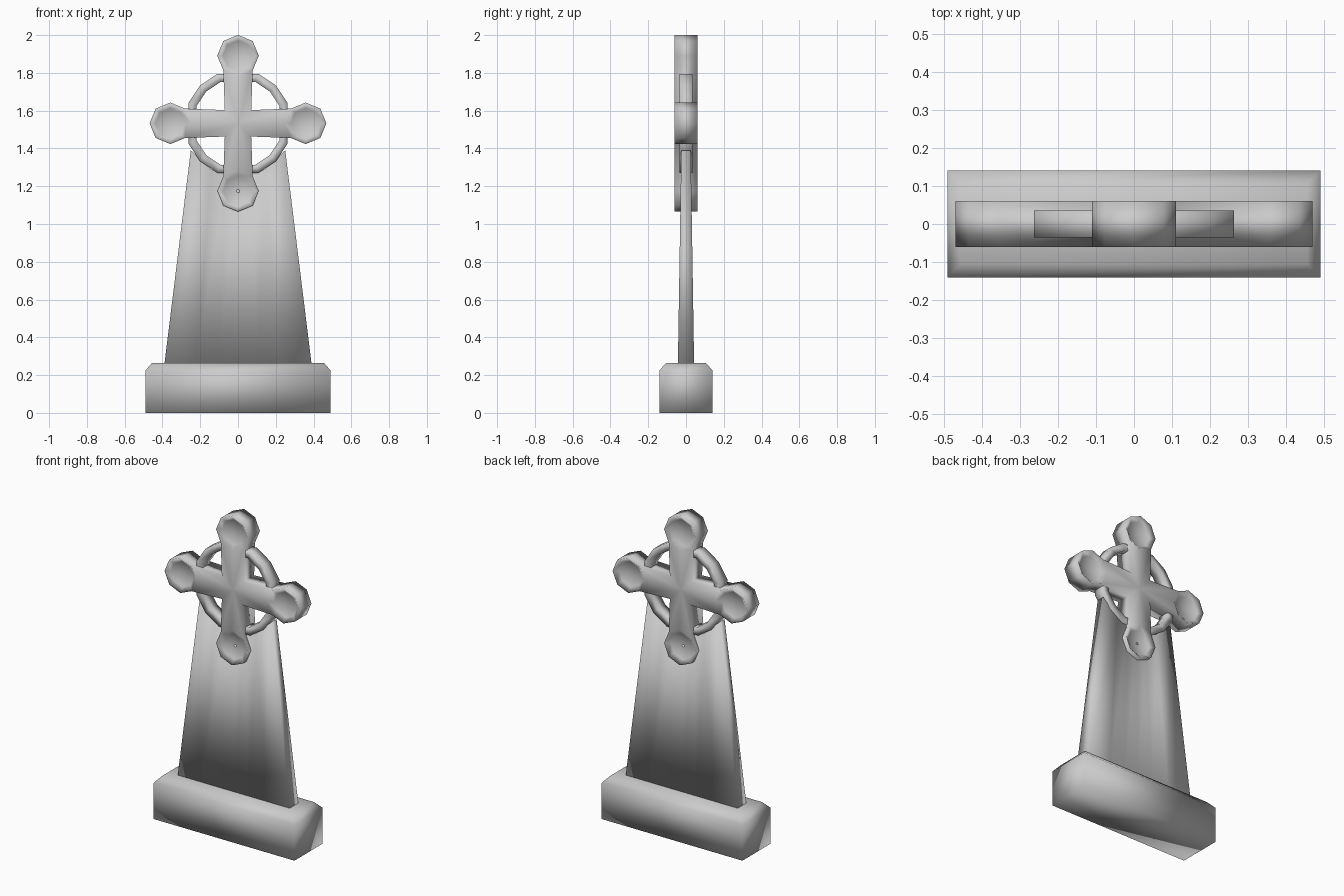
import bpy, bmesh
from math import sin, cos, radians, pi
from mathutils import Matrix

cube = bpy.data.objects.get("Cube")
if cube:
    bpy.data.objects.remove(cube)

stone = bpy.data.materials.new("pale_stone")
stone.use_nodes = True
GREY = (0.6, 0.6, 0.6, 1)
stone.diffuse_color = GREY
stone.node_tree.nodes["Principled BSDF"].inputs["Base Color"].default_value = GREY


def finish(name, bm, smooth=True):
    bmesh.ops.remove_doubles(bm, verts=bm.verts, dist=0.0005)
    bmesh.ops.recalc_face_normals(bm, faces=bm.faces)
    mesh = bpy.data.meshes.new(name)
    for f in bm.faces:
        f.smooth = smooth
    bm.to_mesh(mesh)
    bm.free()
    mesh.materials.append(stone)
    obj = bpy.data.objects.new(name, mesh)
    bpy.context.collection.objects.link(obj)
    return obj


def face(bm, pts):
    bm.faces.new([bm.verts.new(p) for p in pts])


# Plinth: block with a chamfered top, lofted through three rectangles
bm = bmesh.new()
loops = []
for hx, hy, z in ((0.49, 0.14, 0), (0.49, 0.14, 0.225), (0.455, 0.105, 0.265)):
    loops.append([bm.verts.new((sx * hx, sy * hy, z))
                  for sx, sy in ((-1, -1), (1, -1), (1, 1), (-1, 1))])
for a, b in zip(loops, loops[1:]):
    for i in range(4):
        j = (i + 1) % 4
        bm.faces.new((a[i], a[j], b[j], b[i]))
bm.faces.new(loops[0])
bm.faces.new(loops[-1])
finish("plinth", bm)

# Tapering slab with a hollow top that cradles the ring
bm = bmesh.new()
half = [(0.39, 0.25, 1.39), (0.22, 0.143, 1.29), (0.10, 0.066, 1.262)]
cols = [(-b, -t, z) for b, t, z in half] + [(0, 0, 1.255)] + half[::-1]
rows = [[bm.verts.new(p) for p in ((b, -0.043, 0.255), (t, -0.025, z),
                                   (t, 0.025, z), (b, 0.043, 0.255))]
        for b, t, z in cols]
for a, b in zip(rows, rows[1:]):
    for i in range(4):
        j = (i + 1) % 4
        bm.faces.new((a[i], a[j], b[j], b[i]))
bm.faces.new(rows[0])
bm.faces.new(rows[-1])
finish("slab", bm)

# Cross: one arm with a dished octagonal head, turned four times
MID, DEPTH, HEAD, RAD = 1.533, 0.06, 0.358, 0.11


def octagon(r, y):
    return [(HEAD + r * cos(k * pi / 4), y, r * sin(k * pi / 4)) for k in range(8)]


bm = bmesh.new()
for s in (-1, 1):
    y = s * DEPTH
    rim, dish = octagon(RAD, y), octagon(0.08, y - s * 0.022)
    bottom = (HEAD, y - s * 0.035, 0)
    for i in range(8):
        j = (i + 1) % 8
        face(bm, (rim[i], rim[j], dish[j], dish[i]))
        face(bm, (dish[i], dish[j], bottom))
    # shallow trough along the arm
    hub = (0, y - s * 0.01, 0)
    for k, m in ((3, 1), (5, -1)):
        face(bm, (hub, (0.07, y, m * 0.07), rim[k], rim[4]))
# outer walls
front, back = octagon(RAD, -DEPTH), octagon(RAD, DEPTH)
for i in (5, 6, 7, 0, 1, 2):
    j = (i + 1) % 8
    face(bm, (front[i], front[j], back[j], back[i]))
for k, m in ((3, 1), (5, -1)):
    face(bm, (front[k], (0.07, -DEPTH, m * 0.07), (0.07, DEPTH, m * 0.07), back[k]))
arm = bm.verts[:] + bm.edges[:] + bm.faces[:]
for q in (1, 2, 3):
    copy = bmesh.ops.duplicate(bm, geom=arm)["geom"]
    bmesh.ops.rotate(bm, matrix=Matrix.Rotation(q * pi / 2, 3, 'Y'),
                     verts=[v for v in copy if isinstance(v, bmesh.types.BMVert)])
bmesh.ops.translate(bm, verts=bm.verts, vec=(0, 0, MID))
finish("cross", bm)

# Faceted ring behind the arms
bm = bmesh.new()


def flat_point(r, limit, k):
    def clamp(v):
        return max(-limit, min(limit, v))
    a = k * pi / 8
    return clamp(r * cos(a)), MID + clamp(r * sin(a))


sections = []
for k in range(16):
    (xo, zo), (xi, zi) = flat_point(0.284, 0.262, k), flat_point(0.238, 0.22, k)
    sections.append([bm.verts.new(p) for p in (
        (xo, -0.035, zo), (xo, 0.035, zo), (xi, 0.035, zi), (xi, -0.035, zi))])
for n in range(16):
    a, b = sections[n], sections[(n + 1) % 16]
    for i in range(4):
        j = (i + 1) % 4
        bm.faces.new((a[i], a[j], b[j], b[i]))
ring = finish("ring", bm)
